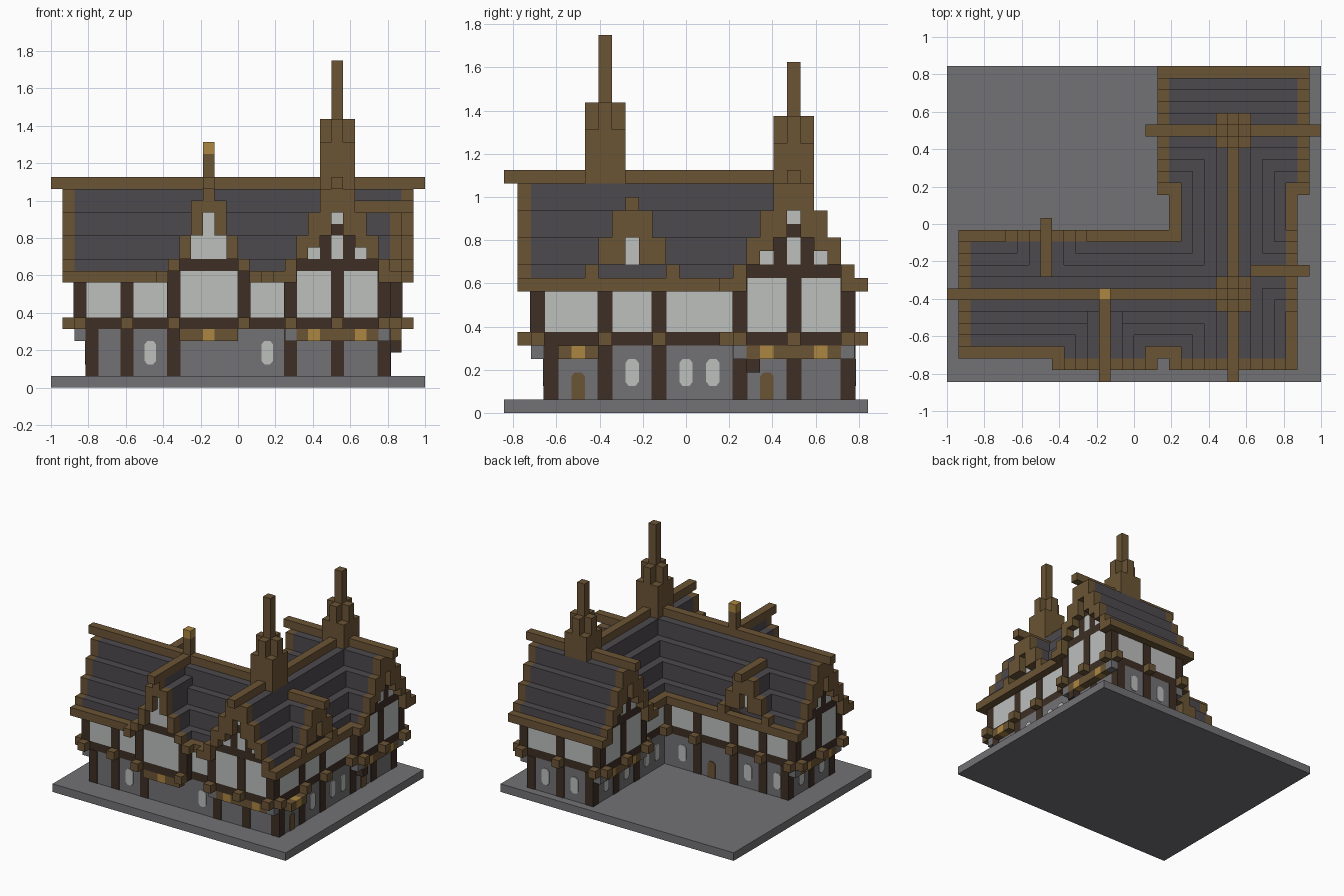
import bpy, bmesh
from mathutils import Vector

if "Cube" in bpy.data.objects:
    bpy.data.objects.remove(bpy.data.objects["Cube"])

U = 1 / 16                                  # one block
ORIGIN = Vector((-16, -13.5, 0))


def material(name, rgb):
    m = bpy.data.materials.new(name)
    m.use_nodes = True
    m.diffuse_color = (*rgb, 1)
    m.node_tree.nodes["Principled BSDF"].inputs["Base Color"].default_value = (*rgb, 1)
    return m


STONE = material("grey stone", (0.17, 0.165, 0.178))
ROOF = material("slate", (0.074, 0.067, 0.077))
WOOD = material("brown timber", (0.147, 0.09, 0.035))
DARK = material("dark timber", (0.047, 0.028, 0.018))
PLASTER = material("plaster", (0.51, 0.525, 0.515))
GOLD = material("lantern gold", (0.41, 0.24, 0.052))

parts = {}


def mesh_of(part, mat):
    return parts.setdefault(part, (bmesh.new(), mat))[0]


def box(part, mat, x, y, z, grow=0):
    """Block between grid lines; grow pushes the sides out slightly."""
    bm = mesh_of(part, mat)
    lo = Vector((x[0] - grow, y[0] - grow, z[0])) + ORIGIN
    hi = Vector((x[1] + grow, y[1] + grow, z[1])) + ORIGIN
    verts = bmesh.ops.create_cube(bm, size=1)["verts"]
    for v in verts:
        v.co = Vector((a + (b - a) * (c + 0.5) for a, b, c in zip(lo, hi, v.co))) * U


def along(axis, part, mat, u, v, z, grow=0):
    x, y = (u, v) if axis == "x" else (v, u)
    box(part, mat, x, y, z, grow)


def cell(n):
    return (n, n + 1)


# Stepped gable roof: tops and bottoms are listed from the ridge outward
def roof(name, axis, c, u0, u1, tops, bottoms, ends, miter=0, eave=True, gap=None):
    last = len(tops) - 1
    for d, (top, low) in enumerate(zip(tops, bottoms)):
        for s in ((-1, 1) if d else (1,)):
            v = cell(c + s * d)
            stop = u1 - miter * d
            if d == 0:
                low_end = u0 - 2 if "lo" in ends else u0
                high_end = u1 + 2 if "hi" in ends else u1
                along(axis, name + "_ridge", WOOD, (low_end, high_end), v, (top - 1, top))
                along(axis, name + "_slates", ROOF, (u0, u1), v, (low, top - 1))
            elif d == last and eave:
                runs = [(u0, stop)]
                if gap and s < 0:
                    runs = [(u0, gap[0]), (gap[1], stop)]
                for run in runs:
                    along(axis, name + "_eaves", WOOD, run, v, (low, top))
            else:
                along(axis, name + "_slates", ROOF, (u0, stop), v, (low, top))
            body = top - 1 if d == 0 else top
            if "lo" in ends:
                along(axis, name + "_bargeboards", WOOD, cell(u0 - 1), v, (low, body))
            if "hi" in ends:
                along(axis, name + "_bargeboards", WOOD, cell(u1), v, (low, body))


# Timbered gable wall in row u
def big_gable(axis, c, u):
    row = cell(u)
    along(axis, "gable_beams", DARK, row, (c - 3, c + 4), (10, 11))
    along(axis, "gable_beams", DARK, row, cell(c), (13, 14))
    for z in ((11, 13), (14, 15)):
        along(axis, "gable_plaster", PLASTER, row, cell(c), z)
    for s in (-1, 1):
        along(axis, "gable_beams", DARK, row, cell(c + s), (11, 13))
        along(axis, "gable_plaster", PLASTER, row, cell(c + 2 * s), (11, 12))


TOPS, LOWS = (18, 17, 15, 13, 11, 10), (15, 13, 12, 11, 9, 9)
roof("main_roof", "x", 7, 2, 25, TOPS, LOWS, ["lo"], miter=1, gap=(10, 17))
roof("wing_roof", "y", 24, 2, 22, TOPS, LOWS, ["lo"], miter=1)
roof("rear_roof", "x", 21, 19, 30, TOPS, LOWS, ["lo", "hi"])
for axis, c, u in (("x", 7, 2), ("y", 24, 2), ("x", 21, 19), ("x", 21, 29)):
    big_gable(axis, c, u)

# Dormers
roof("front_dormer", "y", 13, 2, 8, (18, 16, 13, 11, 10), (15, 13, 11, 10, 9), ["lo"])
along("y", "gable_beams", DARK, cell(2), (11, 16), (10, 11))
along("y", "gable_plaster", PLASTER, cell(2), (12, 15), (11, 13))
along("y", "gable_plaster", PLASTER, cell(2), cell(13), (13, 15))
for name, axis, c, u0, u1 in (("side_dormer", "x", 9, 26, 29), ("back_dormer", "y", 8, 9, 12)):
    roof(name, axis, c, u0, u1, (16, 15, 13, 11), (13, 11, 11, 10), ["hi"], eave=False)
    along(axis, "gable_beams", DARK, cell(u1 - 1), (c - 2, c + 3), (10, 11))
    along(axis, "gable_plaster", PLASTER, cell(u1 - 1), cell(c), (11, 13))

# Base slab and walls
box("base_slab", STONE, (0, 32), (0, 27), (0, 1))
box("ground_walls", STONE, (3, 22), (3, 12), (1, 5))
box("ground_walls", STONE, (20, 29), (3, 26), (1, 5))
for x, y in (((2, 22), (3, 12)), ((20, 29), (2, 20)), ((19, 30), (17, 26)), ((10, 17), (2, 4))):
    box("floor_band", DARK, x, y, (5, 6))
    box("upper_walls", PLASTER, x, y, (6, 10))

# Upper posts with projecting beam ends: axis of the outward step, row, posts
for axis, row, step, posts in (
        ("x", 2, -1, (3, 7, 11)), ("y", 3, -1, (2, 6)), ("y", 2, -1, (10, 16)),
        ("y", 2, -1, (20, 24, 28)), ("x", 28, 1, (2, 7, 11)), ("x", 29, 1, (17, 21, 25)),
        ("y", 25, 1, (19, 24, 29)), ("x", 19, -1, (17, 21, 25)),
        ("y", 11, 1, (2, 6, 10, 15, 19)), ("y", 17, -1, (19, 29))):
    for p in posts:
        along(axis, "upper_posts", DARK, cell(row), cell(p), (6, 9.98), 0.06)
        along(axis, "beam_ends", WOOD, cell(row + step), cell(p), (5, 6))

# Ground posts
for axis, row, posts in (
        ("x", 3, (3, 7, 11)), ("y", 3, (6, 10, 20, 24, 28)), ("x", 28, (7, 11, 17, 21, 25)),
        ("y", 25, (20, 24)), ("x", 20, (17, 21)), ("y", 11, (6, 10, 15))):
    for p in posts:
        along(axis, "ground_posts", DARK, cell(row), cell(p), (1, 5), 0.06)

# Corbel rows under the overhangs, with lanterns
for axis, row, span, lamps in (
        ("x", 2, (4, 11), (5, 9)), ("y", 2, (21, 28), (22, 26)), ("y", 2, (11, 16), (13,)),
        ("x", 29, (18, 25), (19, 23)), ("x", 19, (18, 25), (19, 23)), ("x", 29, (4, 7), (5,))):
    for p in range(*span):
        part, mat = ("lanterns", GOLD) if p in lamps else ("corbels", WOOD)
        along(axis, part, mat, cell(row), cell(p), (4, 5))
for axis, row, ends in (("x", 2, (3, 11)), ("y", 2, (20, 28)), ("x", 19, (17, 25)), ("x", 29, (17, 25))):
    for p in ends:
        along(axis, "stone_corbels", STONE, cell(row), cell(p), (4, 5))
box("door_bracket", DARK, cell(29), cell(18), (3, 4))

# Thin arched plates for windows and doors
WINDOW = ((.25, 2), (.75, 2), (1, 2.3), (1, 3.7), (.75, 4), (.25, 4), (0, 3.7), (0, 2.3))
DOOR = ((0, 1), (1, 1), (1, 2.7), (.75, 3), (.25, 3), (0, 2.7))


def plate(part, mat, outline, axis, plane, side, p):
    bm = mesh_of(part, mat)
    rings = []
    for depth in (plane - 0.02 * side, plane + 0.1 * side):
        ring = []
        for a, z in outline:
            co = (depth, p + a, z) if axis == "x" else (p + a, depth, z)
            ring.append(bm.verts.new((Vector(co) + ORIGIN) * U))
        rings.append(ring)
        bm.faces.new(ring)
    n = len(outline)
    for k in range(n):
        m = (k + 1) % n
        bm.faces.new((rings[0][k], rings[0][m], rings[1][m], rings[1][k]))


for axis, plane, side, spots in (
        ("y", 3, -1, (8, 18)), ("x", 29, 1, (9, 13, 15)), ("y", 26, 1, (22, 26)),
        ("y", 12, 1, (4, 8, 17)), ("x", 3, -1, (5, 9)), ("x", 20, -1, (13, 15, 19, 23))):
    for p in spots:
        plate("windows", PLASTER, WINDOW, axis, plane, side, p)
for axis, plane, p in (("x", 29, 5), ("x", 29, 19), ("y", 12, 13)):
    plate("doors", WOOD, DOOR, axis, plane, 1, p)

# Ridge turrets: tall spire, four arms, lower corners
for name, j, spire, arm in (("front_turret", 7, 28, 23), ("rear_turret", 21, 26, 22)):
    for dx in (-1, 0, 1):
        for dy in (-1, 0, 1):
            top = (spire, arm, arm - 2)[abs(dx) + abs(dy)]
            box(name, WOOD, cell(24 + dx), cell(j + dy), (16, top))

# Chimney with glowing cap
box("chimney", WOOD, cell(13), cell(7), (18, 20))
box("chimney_cap", GOLD, cell(13), cell(7), (20, 21))

for name, (bm, mat) in parts.items():
    bmesh.ops.recalc_face_normals(bm, faces=bm.faces)
    mesh = bpy.data.meshes.new(name)
    bm.to_mesh(mesh)
    bm.free()
    mesh.materials.append(mat)
    bpy.context.collection.objects.link(bpy.data.objects.new(name, mesh))
